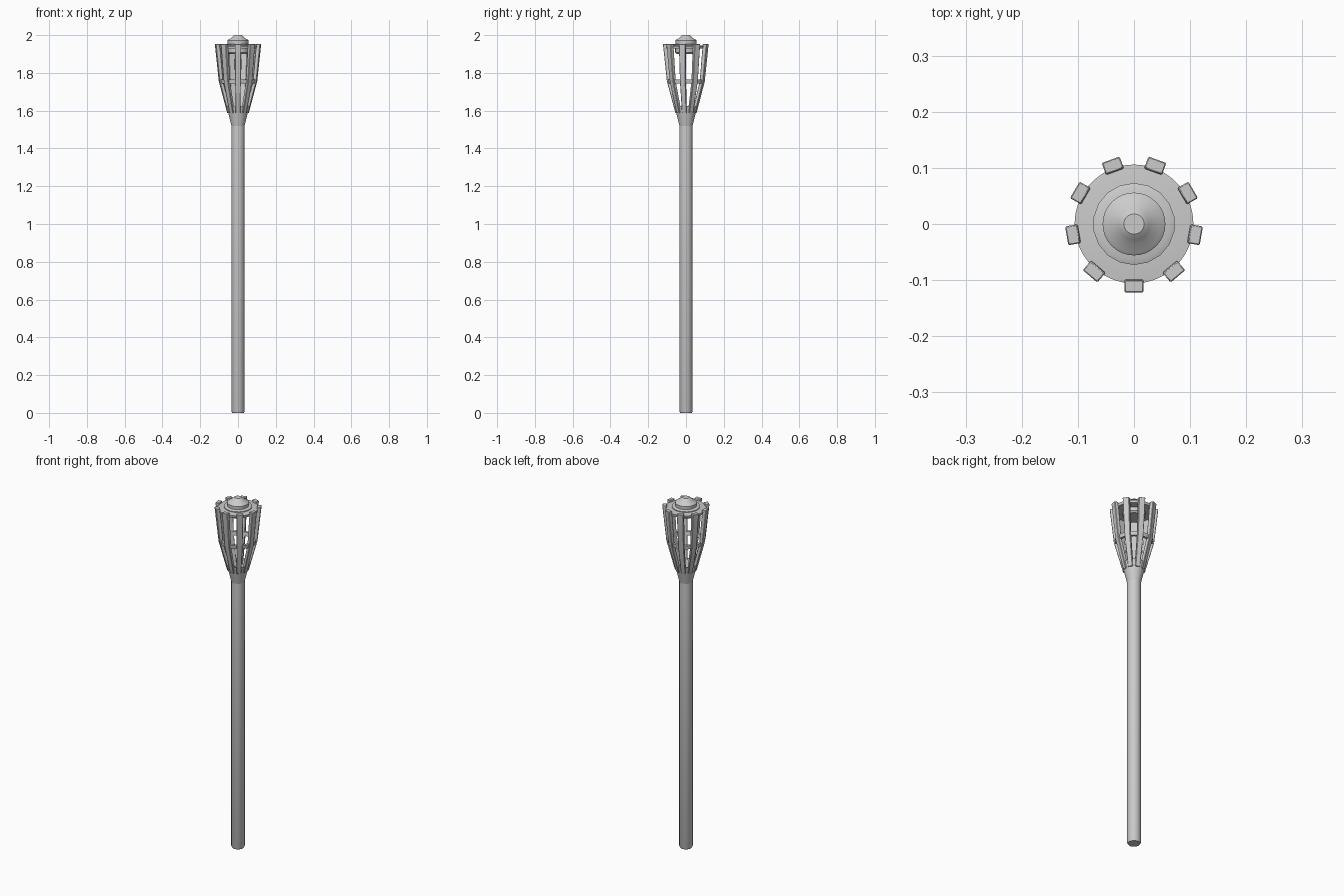
import bpy, bmesh, math
from mathutils import Vector

if "Cube" in bpy.data.objects:
    bpy.data.objects.remove(bpy.data.objects["Cube"])


def make_object(name, bm, angle=35):
    bmesh.ops.recalc_face_normals(bm, faces=bm.faces)
    mesh = bpy.data.meshes.new(name)
    bm.to_mesh(mesh)
    bm.free()
    ob = bpy.data.objects.new(name, mesh)
    bpy.context.collection.objects.link(ob)
    bpy.ops.object.select_all(action='DESELECT')
    ob.select_set(True)
    bpy.context.view_layer.objects.active = ob
    bpy.ops.object.shade_smooth_by_angle(angle=math.radians(angle))
    return ob


def lathe(name, profile, sides=32, closed=False):
    """Revolve (radius, z) points; open profiles get flat end caps."""
    bm = bmesh.new()
    rings = []
    for r, z in profile:
        rings.append([bm.verts.new((r * math.cos(a), r * math.sin(a), z))
                      for a in (math.tau * i / sides - math.pi / 2 for i in range(sides))])
    pairs = list(zip(rings, rings[1:]))
    if closed:
        pairs.append((rings[-1], rings[0]))
    else:
        bm.faces.new(rings[0])
        bm.faces.new(rings[-1])
    for a, b in pairs:
        for i in range(sides):
            j = (i + 1) % sides
            bm.faces.new((a[i], a[j], b[j], b[i]))
    return make_object(name, bm)


def slat(name, angle):
    # Cross-sections: inner radius, outer radius, half width, height
    sections = [(0.038, 0.056, 0.012, 1.587),
                (0.082, 0.101, 0.015, 1.755),
                (0.100, 0.122, 0.017, 1.953)]
    bm = bmesh.new()
    out = Vector((math.cos(angle), math.sin(angle), 0))
    side = Vector((-out.y, out.x, 0))
    rings = []
    for r0, r1, w, z in sections:
        rings.append([bm.verts.new(out * r + side * s + Vector((0, 0, z)))
                      for r, s in ((r0, -w), (r1, -w), (r1, w), (r0, w))])
    for a, b in zip(rings, rings[1:]):
        for i in range(4):
            j = (i + 1) % 4
            bm.faces.new((a[i], a[j], b[j], b[i]))
    bm.faces.new(rings[0])
    bm.faces.new(rings[-1])
    ob = make_object(name, bm, 30)
    bevel = ob.modifiers.new("edge_bevel", 'BEVEL')
    bevel.width = 0.002
    bevel.segments = 1
    return ob


# Pole with a small chamfer at the foot
lathe("pole", [(0.031, 0), (0.035, 0.008), (0.035, 1.53)])

# Flared socket holding the slats
lathe("socket", [(0.035, 1.52), (0.045, 1.562), (0.061, 1.625), (0.055, 1.625), (0.035, 1.575)])

# Nine slats of the basket
for k in range(9):
    slat(f"slat_{k + 1}", math.radians(-90 + 40 * k))

# Hoop around the middle of the basket
lathe("middle_hoop", [(0.080, 1.745), (0.094, 1.745), (0.097, 1.766), (0.083, 1.766)], 18, closed=True)

# Top plate
lathe("top_plate", [(0.103, 1.928), (0.106, 1.942), (0.070, 1.946)], 36)

# Fuel canister below the plate, with its collar above
lathe("canister", [(0.050, 1.900), (0.058, 1.908), (0.058, 1.935)], 18)
lathe("collar", [(0.073, 1.940), (0.073, 1.950), (0.063, 1.954)], 18)

# Burner cap
lathe("burner_cap", [(0.055, 1.950), (0.056, 1.972), (0.050, 1.977), (0.035, 1.985),
                     (0.028, 1.993), (0.018, 2.0)])
